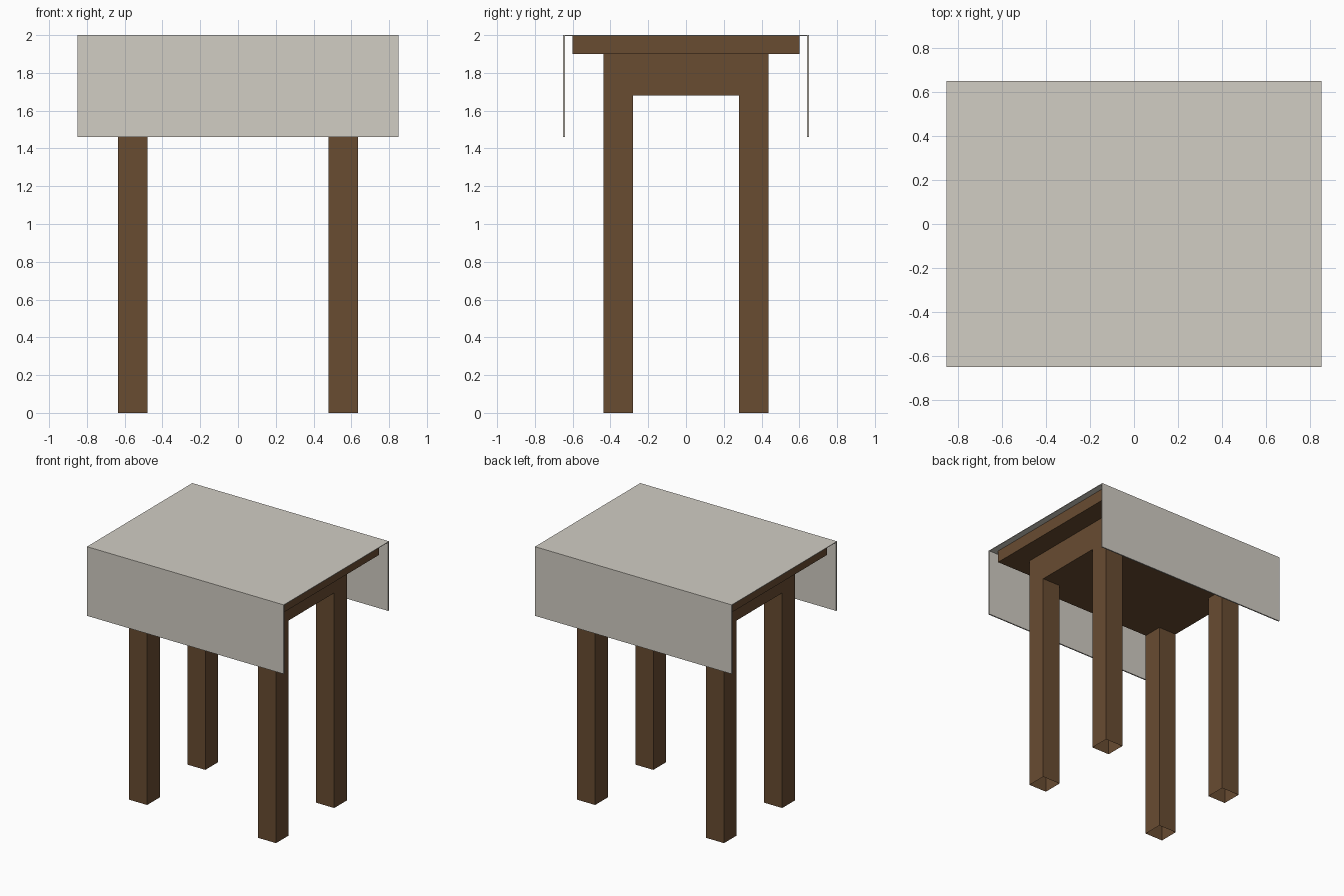
import bpy, bmesh
from mathutils import Vector

if "Cube" in bpy.data.objects:
    bpy.data.objects.remove(bpy.data.objects["Cube"])


def material(name, colour):
    m = bpy.data.materials.new(name)
    m.diffuse_color = (*colour, 1)
    m.use_nodes = True
    m.node_tree.nodes["Principled BSDF"].inputs["Base Color"].default_value = m.diffuse_color
    return m


wood = material("brown_wood", (0.14, 0.072, 0.031))
linen = material("pale_linen", (0.64, 0.61, 0.55))


def finish(name, bm, mat):
    bmesh.ops.recalc_face_normals(bm, faces=bm.faces[:])
    mesh = bpy.data.meshes.new(name)
    bm.to_mesh(mesh)
    bm.free()
    mesh.materials.append(mat)
    obj = bpy.data.objects.new(name, mesh)
    bpy.context.collection.objects.link(obj)
    return obj


def box(name, lo, hi, mat, open_bottom=False, open_top=False):
    lo, hi = Vector(lo), Vector(hi)
    bm = bmesh.new()
    bmesh.ops.create_cube(bm, size=1)
    bm.normal_update()
    drop = [f for f in bm.faces
            if (open_bottom and f.normal.z < -0.5) or (open_top and f.normal.z > 0.5)]
    bmesh.ops.delete(bm, geom=drop, context='FACES_ONLY')
    bmesh.ops.scale(bm, vec=hi - lo, verts=bm.verts)
    bmesh.ops.translate(bm, vec=(lo + hi) / 2, verts=bm.verts)
    return finish(name, bm, mat)


# Table top and the solid apron block beneath it
box("table_top", (-0.8, -0.6, 1.9), (0.8, 0.6, 1.995), wood)
box("apron", (-0.635, -0.437, 1.68), (0.635, 0.437, 1.9), wood, open_top=True)

# Four hollow legs, open at the floor and flush with the apron
for sx, side in ((-1, "left"), (1, "right")):
    for sy, end in ((-1, "front"), (1, "back")):
        cx, cy, h = sx * 0.557, sy * 0.359, 0.078
        box(f"{end}_{side}_leg", (cx - h, cy - h, 0), (cx + h, cy + h, 1.68),
            wood, open_bottom=True, open_top=True)

# Tablecloth: thin upside-down U profile, extruded along x
half = [(0.64, 1.995), (0.64, 1.46), (0.65, 1.46), (0.65, 2.0)]
profile = half + [(-y, z) for y, z in reversed(half)]
bm = bmesh.new()
face = bm.faces.new([bm.verts.new((-0.85, y, z)) for y, z in profile])
ext = bmesh.ops.extrude_face_region(bm, geom=[face], use_keep_orig=True)
moved = [g for g in ext["geom"] if isinstance(g, bmesh.types.BMVert)]
bmesh.ops.translate(bm, vec=(1.7, 0, 0), verts=moved)
finish("tablecloth", bm, linen)
